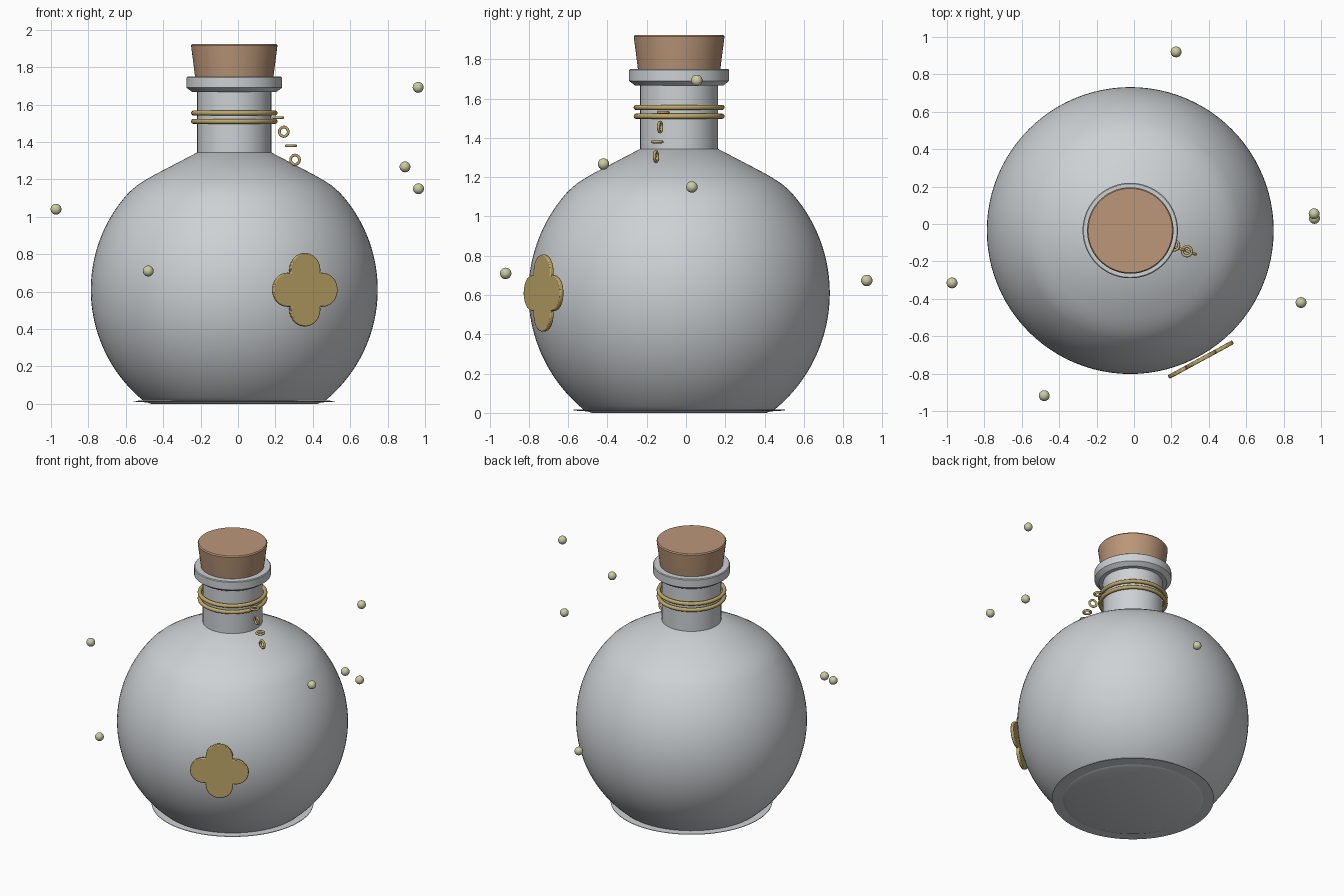
import bpy, bmesh
from math import sin, cos, pi, radians, sqrt, asin
from mathutils import Vector

if "Cube" in bpy.data.objects:
    bpy.data.objects.remove(bpy.data.objects["Cube"])

AXIS = Vector((-0.02, -0.035, 0))


def material(name, rgb):
    m = bpy.data.materials.new(name)
    m.use_nodes = True
    m.diffuse_color = (*rgb, 1)
    m.node_tree.nodes["Principled BSDF"].inputs["Base Color"].default_value = (*rgb, 1)
    return m


GLASS = material("grey_glass", (0.61, 0.64, 0.66))
CORK = material("cork", (0.50, 0.31, 0.19))
GOLD = material("gold", (0.52, 0.39, 0.14))
PEARL = material("pale_bead", (0.60, 0.60, 0.37))


def finish(ob, name, mat, angle=30):
    ob.name = name
    ob.data.materials.append(mat)
    bpy.ops.object.select_all(action='DESELECT')
    ob.select_set(True)
    bpy.context.view_layer.objects.active = ob
    bpy.ops.object.shade_smooth_by_angle(angle=radians(angle))
    return ob


def from_bmesh(bm, name, mat):
    bmesh.ops.recalc_face_normals(bm, faces=bm.faces)
    mesh = bpy.data.meshes.new(name)
    bm.to_mesh(mesh)
    bm.free()
    ob = bpy.data.objects.new(name, mesh)
    bpy.context.collection.objects.link(ob)
    return finish(ob, name, mat)


def lathe(name, profile, mat, steps=96):
    """Revolve (radius, height) points around the bottle axis."""
    bm = bmesh.new()
    verts = [bm.verts.new((r, 0, z)) for r, z in profile]
    edges = [bm.edges.new(pair) for pair in zip(verts, verts[1:])]
    bmesh.ops.spin(bm, geom=verts + edges, axis=(0, 0, 1), cent=(0, 0, 0),
                   angle=2 * pi, steps=steps)
    bmesh.ops.remove_doubles(bm, verts=bm.verts, dist=0.0005)
    ob = from_bmesh(bm, name, mat)
    ob.location = AXIS
    return ob


def torus(name, loc, rot, major, minor, segs):
    bpy.ops.mesh.primitive_torus_add(location=loc, rotation=rot, major_radius=major,
                                     minor_radius=minor, major_segments=segs,
                                     minor_segments=12)
    return finish(bpy.context.object, name, GOLD, 60)


# Flask: globe body, sloped shoulder, neck
R, MID = 0.767, 0.61
low, high = asin((0.015 - MID) / R), asin((1.13 - MID) / R)
globe = [(R * cos(a), MID + R * sin(a))
         for a in (low + (high - low) * i / 40 for i in range(41))]
shoulder = [(0.52, 1.168), (0.47, 1.2), (0.42, 1.228), (0.2, 1.343)]
lathe("flask_body", [(0, 0), (0.445, 0)] + globe + shoulder + [(0.198, 1.343), (0.198, 1.68)], GLASS)

# Lip with a chamfered underside
lathe("flask_lip", [(0.19, 1.667), (0.225, 1.667), (0.255, 1.69), (0.255, 1.745),
                    (0.25, 1.75), (0.19, 1.75)], GLASS)

# Thin foot plate
lathe("foot_plate", [(0.44, 0.006), (0.538, 0.012), (0.538, 0.016), (0.44, 0.018)], GLASS)

# Tapered cork
lathe("cork_stopper", [(0, 1.69), (0.2, 1.69), (0.21, 1.752), (0.231, 1.916),
                       (0.225, 1.924), (0, 1.924)], CORK)

# Neck rings
for tag, z in (("lower", 1.51), ("upper", 1.555)):
    torus(tag + "_neck_ring", AXIS + Vector((0, 0, z)), (0, 0, 0), 0.218, 0.0135, 72)

# Hanging chain: flat and upright links alternate
links = [(0.215, -0.115, 1.53), (0.245, -0.132, 1.455), (0.283, -0.146, 1.38), (0.305, -0.153, 1.305)]
for i, loc in enumerate(links):
    tilt = pi / 2 if i % 2 else 0
    torus(f"chain_link_{i + 1}", loc, (tilt, 0, radians(-20)), 0.025, 0.0075, 24)

# Four-lobed charm: outline from four overlapping arcs, then extruded and bevelled
OFFSET, LOBE = 0.105, 0.091
half = OFFSET / sqrt(2)
reach = half + sqrt(LOBE ** 2 - half ** 2)
corner = reach / sqrt(2)
start = pi / 2 + asin((OFFSET - corner) / LOBE)
bm = bmesh.new()
outline = []
for k in range(4):
    for i in range(24):
        a = -start + 2 * start * i / 24
        x, z = OFFSET + LOBE * cos(a), LOBE * sin(a)
        t = k * pi / 2
        outline.append(bm.verts.new((x * cos(t) - z * sin(t), 0.011, x * sin(t) + z * cos(t))))
face = bm.faces.new(outline)
grown = bmesh.ops.extrude_face_region(bm, geom=[face])
bmesh.ops.translate(bm, vec=(0, -0.022, 0),
                    verts=[g for g in grown["geom"] if isinstance(g, bmesh.types.BMVert)])
charm = from_bmesh(bm, "clover_charm", GOLD)
charm.location = (0.357, -0.725, 0.61)
charm.rotation_euler = (0, 0, radians(28.5))
bevel = charm.modifiers.new("soft_edge", 'BEVEL')
bevel.width, bevel.segments = 0.005, 2

# Floating beads
beads = [(-0.973, -0.315, 1.04), (-0.48, -0.918, 0.71), (0.963, 0.055, 1.692),
         (0.893, -0.42, 1.267), (0.965, 0.03, 1.15), (0.225, 0.92, 0.674)]
for i, loc in enumerate(beads):
    bpy.ops.mesh.primitive_uv_sphere_add(radius=0.029, location=loc, segments=24, ring_count=16)
    finish(bpy.context.object, f"floating_bead_{i + 1}", PEARL, 60)
